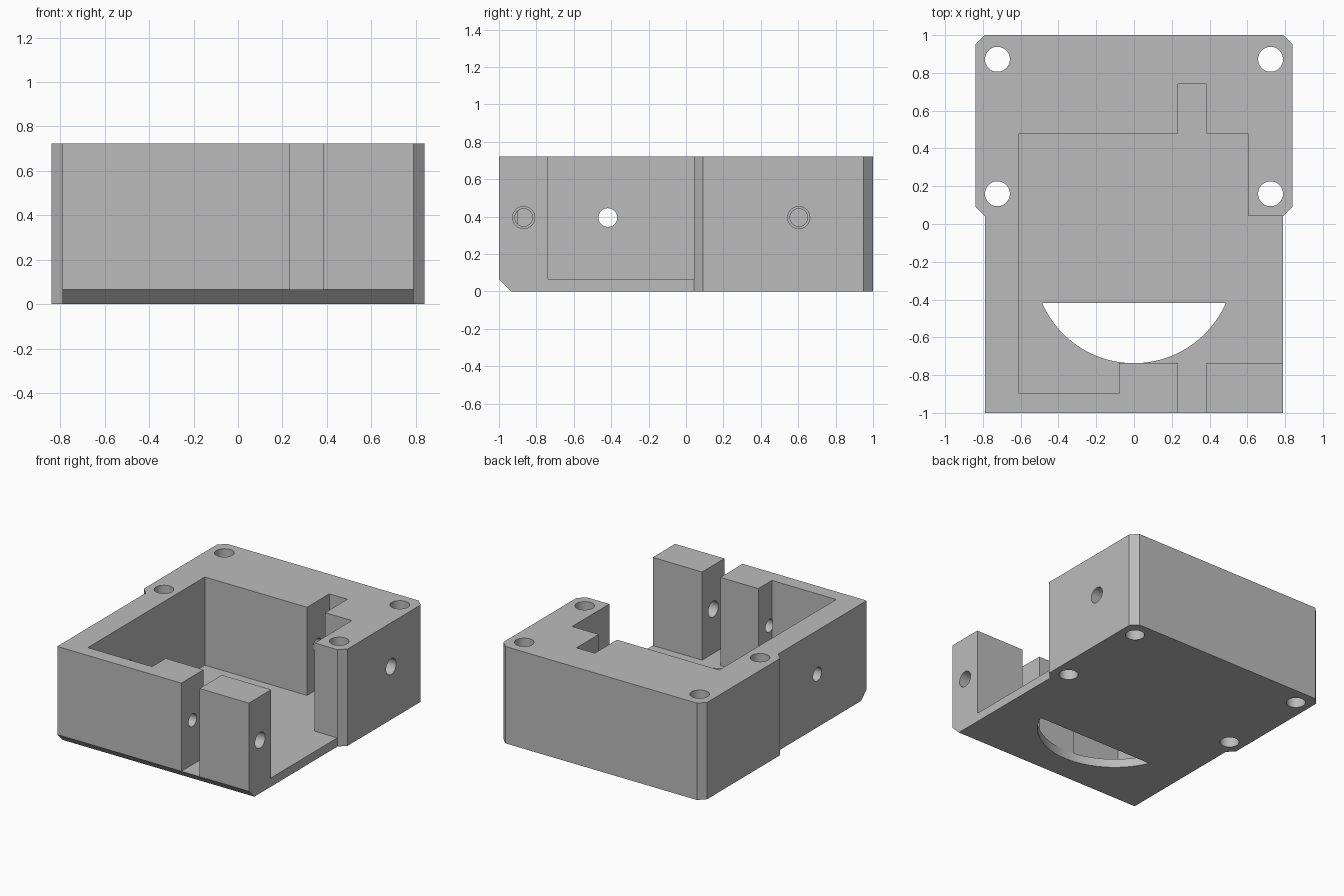
import bpy, bmesh, math
from mathutils import Matrix

if "Cube" in bpy.data.objects:
    bpy.data.objects.remove(bpy.data.objects["Cube"])

HEIGHT, FLOOR = 0.722, 0.065

grey = bpy.data.materials.new("plain grey")
grey.diffuse_color = (0.5, 0.5, 0.5, 1)
grey.use_nodes = True
grey.node_tree.nodes["Principled BSDF"].inputs["Base Color"].default_value = grey.diffuse_color


def prism(name, points, start, end, axis="Z"):
    """Extrude a closed profile along Z (points are x, y) or X (points are y, z)."""
    place = (lambda a, b, t: (a, b, t)) if axis == "Z" else (lambda a, b, t: (t, a, b))
    bm = bmesh.new()
    face = bm.faces.new([bm.verts.new(place(a, b, start)) for a, b in points])
    new = bmesh.ops.extrude_face_region(bm, geom=[face])["geom"]
    shift = place(0, 0, end - start)
    bmesh.ops.translate(bm, vec=shift, verts=[v for v in new if isinstance(v, bmesh.types.BMVert)])
    bmesh.ops.recalc_face_normals(bm, faces=bm.faces)
    mesh = bpy.data.meshes.new(name)
    bm.to_mesh(mesh)
    bm.free()
    obj = bpy.data.objects.new(name, mesh)
    bpy.context.collection.objects.link(obj)
    mesh.materials.append(grey)
    return obj


def circle(a, b, r, n=48):
    return [(a + r * math.cos(2 * math.pi * i / n), b + r * math.sin(2 * math.pi * i / n))
            for i in range(n)]


# Housing: wide rear section with chamfered corners, narrower front section
right = [(0.79, -1), (0.79, 0.042), (0.84, 0.092), (0.84, 0.95), (0.79, 1)]
housing = prism("housing", right + [(-x, y) for x, y in reversed(right)], 0, HEIGHT)

cutters = []

# Cavity with rear slot, front slot and open right side
cavity = [(-0.61, -0.897), (-0.08, -0.897), (-0.08, -0.737), (0.233, -0.737), (0.233, -1.2),
          (0.383, -1.2), (0.383, -0.737), (1.0, -0.737), (1.0, 0.042), (0.603, 0.042),
          (0.603, 0.48), (0.383, 0.48), (0.383, 0.742), (0.233, 0.742), (0.233, 0.48),
          (-0.61, 0.48)]
cutters.append(prism("cavity_cutter", cavity, FLOOR, 1))

# Bevel along the lower front edge
cutters.append(prism("front_bevel_cutter", [(-1, FLOOR), (-1.2, FLOOR + 0.2), (-1.2, -0.2),
                                            (-1 + FLOOR + 0.2, -0.2)], -1, 1, "X"))

# Circular segment opening in the floor
radius, centre_y, chord_y = 0.53, -0.207, -0.418
a0 = math.asin((chord_y - centre_y) / radius)
sweep = math.pi + 2 * a0
segment = [(radius * math.cos(a0 - sweep * i / 48), centre_y + radius * math.sin(a0 - sweep * i / 48))
           for i in range(49)]
cutters.append(prism("floor_opening_cutter", segment, -0.1, FLOOR + 0.02))

# Vertical screw holes
for x in (-0.723, 0.723):
    for y in (0.16, 0.872):
        cutters.append(prism("screw_hole_cutter", circle(x, y, 0.066), -0.1, 1))

# Cross holes: wide on the right of each slot, narrower on the left
for y in (-0.868, 0.603):
    cutters.append(prism("wide_cross_hole_cutter", circle(y, 0.395, 0.059), 0.3, 1, "X"))
    cutters.append(prism("narrow_cross_hole_cutter", circle(y, 0.395, 0.047), -0.085, 0.3, "X"))

# Hole through the left wall
cutters.append(prism("wall_hole_cutter", circle(-0.418, 0.395, 0.05), -1, -0.5, "X"))

# Cut the housing and remove the cutters
bpy.context.view_layer.objects.active = housing
housing.select_set(True)
for cutter in cutters:
    mod = housing.modifiers.new(cutter.name, "BOOLEAN")
    mod.operation, mod.solver, mod.object = "DIFFERENCE", "EXACT", cutter
    bpy.ops.object.modifier_apply(modifier=mod.name)
    bpy.data.objects.remove(cutter)

bpy.ops.object.shade_smooth_by_angle(angle=math.radians(30))
